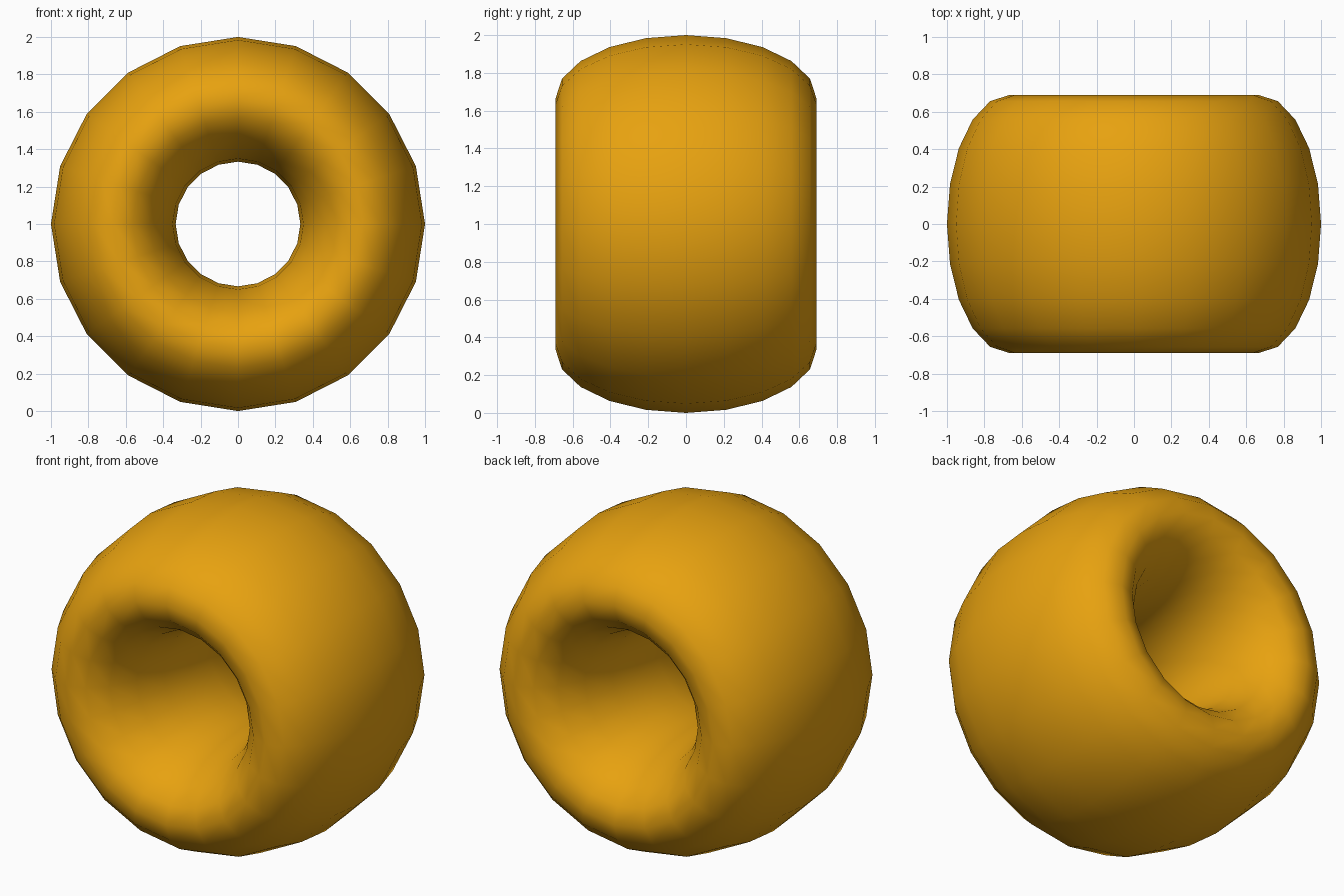
import bpy
import math

if "Cube" in bpy.data.objects:
    bpy.data.objects.remove(bpy.data.objects["Cube"])

# Bead: a 20 x 20 ring stretched along its hole axis (y)
bpy.ops.mesh.primitive_torus_add(
    major_segments=20, minor_segments=20,
    major_radius=2 / 3, minor_radius=1 / 3,
    location=(0, 0, 1), rotation=(math.pi / 2, 0, 0))
bead = bpy.context.object
bead.name = "bead"
bead.scale.z = 0.69 * 3
bpy.ops.object.transform_apply(location=False, rotation=True, scale=True)
bpy.ops.object.shade_smooth()

# Amber colour
amber = bpy.data.materials.new("amber")
amber.diffuse_color = (0.8, 0.36, 0.005, 1)
amber.use_nodes = True
amber.node_tree.nodes["Principled BSDF"].inputs["Base Color"].default_value = amber.diffuse_color
bead.data.materials.append(amber)
